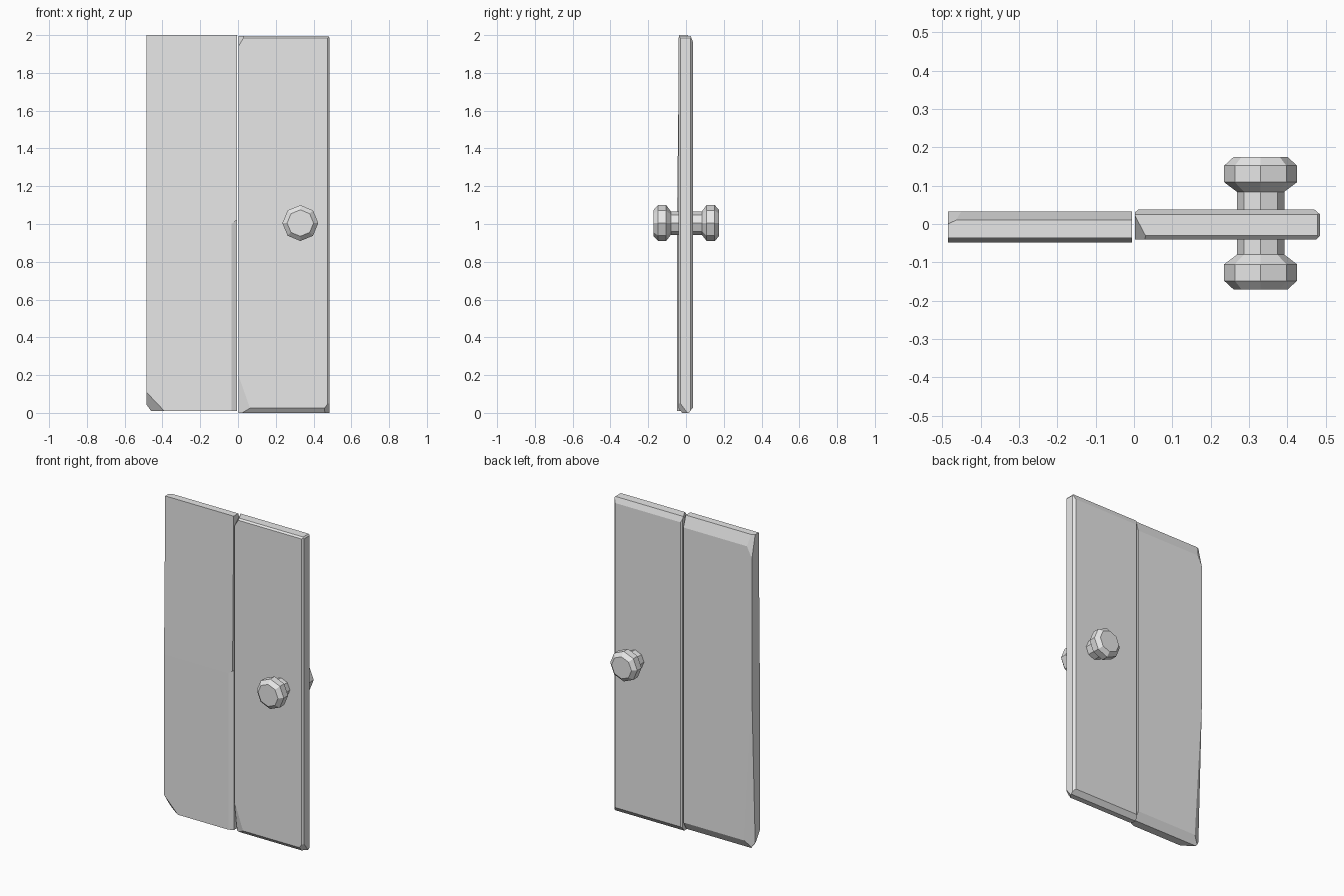
import bpy, bmesh, math
from mathutils import Vector, Matrix

old = bpy.data.objects.get("Cube")
if old:
    bpy.data.objects.remove(old, do_unlink=True)

grey = bpy.data.materials.new("plain grey")
grey.use_nodes = True
grey.diffuse_color = (0.8, 0.8, 0.8, 1)
grey.node_tree.nodes["Principled BSDF"].inputs["Base Color"].default_value = (0.8, 0.8, 0.8, 1)


def finish(name, bm):
    bmesh.ops.recalc_face_normals(bm, faces=bm.faces)
    mesh = bpy.data.meshes.new(name)
    bm.to_mesh(mesh)
    bm.free()
    mesh.materials.append(grey)
    obj = bpy.data.objects.new(name, mesh)
    bpy.context.collection.objects.link(obj)
    return obj


def box(lo, hi):
    bm = bmesh.new()
    bmesh.ops.create_cube(bm, size=1)
    lo, hi = Vector(lo), Vector(hi)
    size = hi - lo
    for v in bm.verts:
        v.co = (lo + hi) / 2 + Vector(a * b for a, b in zip(v.co, size))
    return bm


def chop(bm, centre, p, q, r):
    """Slice off everything beyond the plane through three points."""
    p, q, r = Vector(p), Vector(q), Vector(r)
    n = (q - p).cross(r - p).normalized()
    if n.dot(centre - p) > 0:
        n = -n
    bmesh.ops.bisect_plane(bm, geom=bm.verts[:] + bm.edges[:] + bm.faces[:], dist=1e-5,
                           plane_co=p, plane_no=n, clear_outer=True)
    bmesh.ops.holes_fill(bm, edges=[e for e in bm.edges if e.is_boundary], sides=0)


def along_x(a, b):
    """Plane parallel to x through two (y, z) points."""
    return (0, *a), (1, *a), (0, *b)


def along_y(a, b):
    return (a[0], 0, a[1]), (a[0], 1, a[1]), (b[0], 0, b[1])


def along_z(a, b):
    return (*a, 0), (*a, 1), (*b, 0)


def plank(name, lo, hi, cuts):
    bm = box(lo, hi)
    centre = (Vector(lo) + Vector(hi)) / 2
    for cut in cuts:
        chop(bm, centre, *cut)
    return finish(name, bm)


# Right plank: leaning upper front, worn corners
right_plank = plank("right_plank", (-0.485, -0.048, 0.01), (-0.005, 0.033, 2), [
    along_x((-0.048, 1.0), (-0.036, 2)),
    along_x((0.033, 1.93), (0.01, 2)),
    along_x((0.033, 0.06), (0.005, 0.01)),
    along_y((-0.485, 0.045), (-0.46, 0.01)),
    ((-0.485, -0.048, 0.11), (-0.39, -0.048, 0.01), (-0.485, 0, 0.04)),
    ((-0.485, 0.033, 1.0), (-0.43, 0.033, 0.05), (-0.485, 0, 0.05)),
    ((-0.485, 0.033, 1.86), (-0.45, 0.033, 1.93), (-0.485, 0, 2)),
])

# Shallow chip along the lower inner edge of the right plank
chip = bmesh.new()
outline = [(-0.035, -0.0485), (-0.0, -0.031), (0.0, -0.07), (-0.035, -0.07)]
base = chip.faces.new([chip.verts.new((x, y, -0.1)) for x, y in outline])
top = bmesh.ops.extrude_face_region(chip, geom=[base])["geom"]
for v in top:
    if isinstance(v, bmesh.types.BMVert):
        v.co.z = 1.0 if v.co.x < -0.01 else 1.025
cutter = finish("chip_cutter", chip)
cutter.hide_render = True
cutter.hide_viewport = True
mod = right_plank.modifiers.new("chip", "BOOLEAN")
mod.operation = "DIFFERENCE"
mod.solver = "EXACT"
mod.object = cutter

# Left plank: chamfered outer edges and chipped corners
plank("left_plank", (0.002, -0.04, 0), (0.485, 0.038, 1.995), [
    along_x((-0.04, 0.025), (-0.02, 0)),
    along_x((0.038, 0.03), (0.015, 0)),
    along_x((0.038, 1.96), (0.025, 1.995)),
    along_x((-0.04, 1.985), (-0.03, 1.995)),
    along_z((0.475, -0.04), (0.485, -0.03)),
    along_z((0.47, 0.038), (0.485, 0.025)),
    along_z((0.002, 0.03), (0.012, 0.038)),
    along_y((0.478, 1.995), (0.485, 1.985)),
    ((0.002, -0.04, 0.2), (0.065, -0.04, 0.02), (0.002, -0.015, 0.02)),
    ((0.002, -0.04, 1.94), (0.035, -0.04, 1.995), (0.002, 0, 1.975)),
    ((0.485, -0.03, 0.05), (0.455, -0.04, 0.02), (0.485, 0, 0.01)),
])

# Eight-sided knobs, one on each face: (radius, distance from door centre)
profile = [(0.062, 0.02), (0.062, 0.082), (0.095, 0.107), (0.095, 0.15), (0.07, 0.173)]
for name, side in (("front_knob", -1), ("back_knob", 1)):
    bm = bmesh.new()
    rings = []
    for radius, depth in profile:
        angles = [i * math.pi / 4 for i in range(8)]
        rings.append([bm.verts.new((0.33 + radius * math.cos(a), 0.002 + side * depth,
                                    1.005 + radius * math.sin(a))) for a in angles])
    for a, b in zip(rings, rings[1:]):
        for i in range(8):
            j = (i + 1) % 8
            bm.faces.new((a[i], a[j], b[j], b[i]))
    bm.faces.new(rings[0])
    bm.faces.new(rings[-1])
    finish(name, bm)
